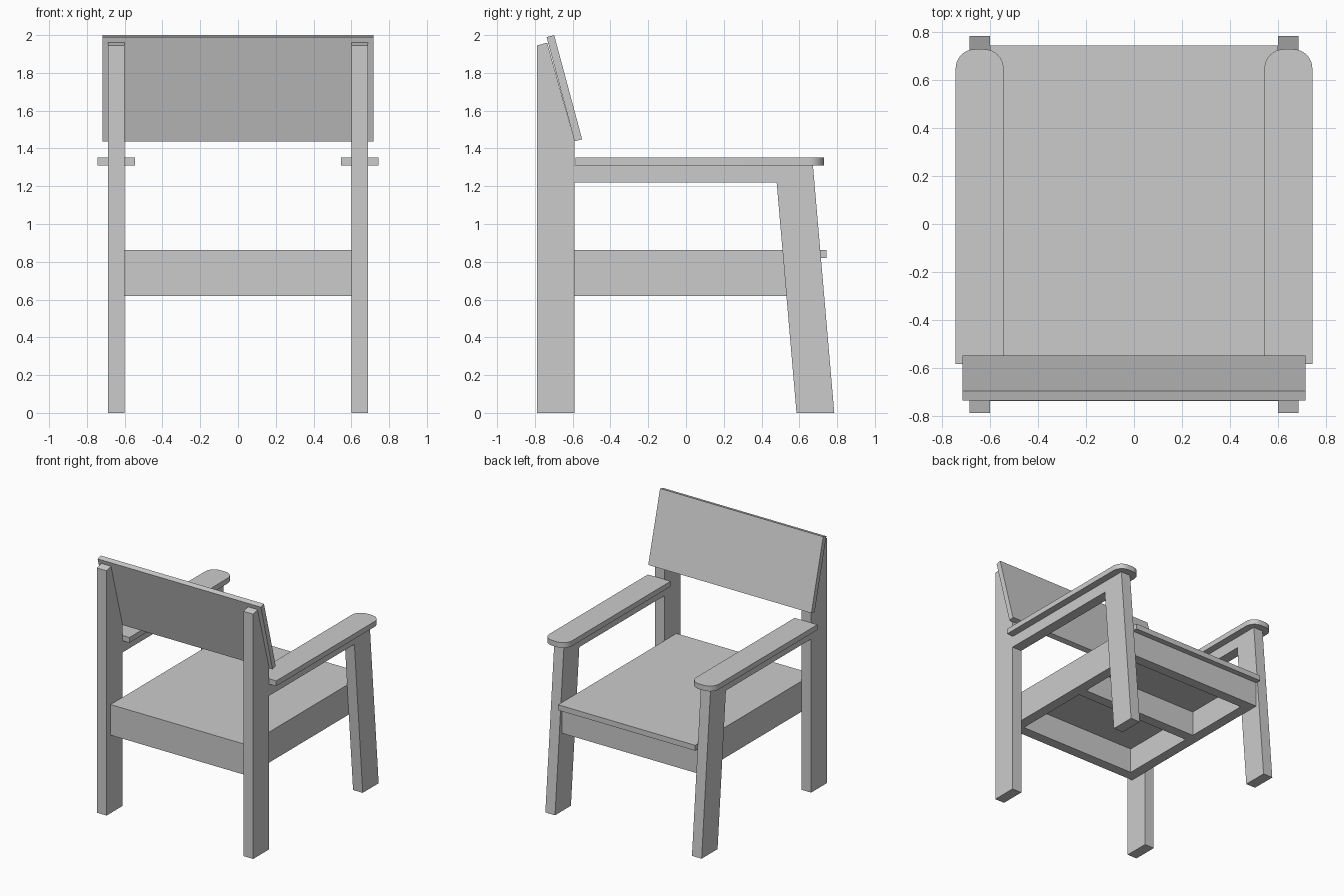
import bpy, bmesh, math
from mathutils import Vector

cube = bpy.data.objects.get("Cube")
if cube:
    bpy.data.objects.remove(cube)

grey = bpy.data.materials.new("plain_grey")
grey.use_nodes = True
grey.diffuse_color = (0.6, 0.6, 0.6, 1)
grey.node_tree.nodes["Principled BSDF"].inputs["Base Color"].default_value = (0.6, 0.6, 0.6, 1)

INNER, OUTER = 0.602, 0.687   # post faces across the chair
STOCK = 0.083                 # board thickness of the seat frame


def extrude(name, points, offset):
    """Solid made by sweeping a flat outline along an offset."""
    bm = bmesh.new()
    face = bm.faces.new([bm.verts.new(p) for p in points])
    swept = bmesh.ops.extrude_face_region(bm, geom=[face])["geom"]
    verts = [v for v in swept if isinstance(v, bmesh.types.BMVert)]
    bmesh.ops.translate(bm, verts=verts, vec=Vector(offset))
    bmesh.ops.recalc_face_normals(bm, faces=bm.faces)
    mesh = bpy.data.meshes.new(name)
    bm.to_mesh(mesh)
    bm.free()
    mesh.materials.append(grey)
    obj = bpy.data.objects.new(name, mesh)
    bpy.context.collection.objects.link(obj)
    return obj


def side_profile(name, outline, x0, x1):
    return extrude(name, [(x0, y, z) for y, z in outline], (x1 - x0, 0, 0))


def box(name, x0, x1, y0, y1, z0, z1):
    return side_profile(name, [(y0, z0), (y1, z0), (y1, z1), (y0, z1)], x0, x1)


# Rear post with a slanted cut for the backrest, front leg with arm support
post = [(-0.79, 0), (-0.59, 0), (-0.59, 1.44), (-0.735, 1.96), (-0.79, 1.945)]
leg = [(0.585, 0), (0.785, 0), (0.672, 1.31), (-0.59, 1.31), (-0.59, 1.22), (0.48, 1.22)]

# Armrest outline with rounded front corners
RADIUS = 0.08
arm = [(0.545, -0.585), (0.745, -0.585)]
for cx, start in ((0.745 - RADIUS, 0), (0.545 + RADIUS, 90)):
    for step in range(9):
        a = math.radians(start + step * 90 / 8)
        arm.append((cx + RADIUS * math.cos(a), 0.73 - RADIUS + RADIUS * math.sin(a)))

for side, s in (("left", 1), ("right", -1)):
    side_profile(side + "_rear_post", post, s * INNER, s * OUTER)
    side_profile(side + "_front_leg", leg, s * INNER, s * OUTER)
    rest = extrude(side + "_armrest", [(s * x, y, 1.31) for x, y in arm], (0, 0, 0.042))
    bpy.context.view_layer.objects.active = rest
    rest.select_set(True)
    bpy.ops.object.shade_smooth_by_angle(angle=math.radians(30))
    rest.select_set(False)
    box(side + "_seat_rail", s * (INNER - STOCK), s * INNER, -0.74, 0.70, 0.62, 0.82)

# Cross rails under the seat
for name, y in (("rear_rail", -0.74), ("middle_rail", -0.02), ("front_rail", 0.70 - STOCK)):
    box(name, STOCK - INNER, INNER - STOCK, y, y + STOCK, 0.62, 0.82)

# Seat panel overhanging the front rail
box("seat", -INNER, INNER, -0.74, 0.745, 0.82, 0.863)

# Leaning backrest board
back = [(-0.59, 1.438), (-0.55, 1.449), (-0.698, 2.0), (-0.738, 1.989)]
side_profile("backrest", back, -0.717, 0.717)
